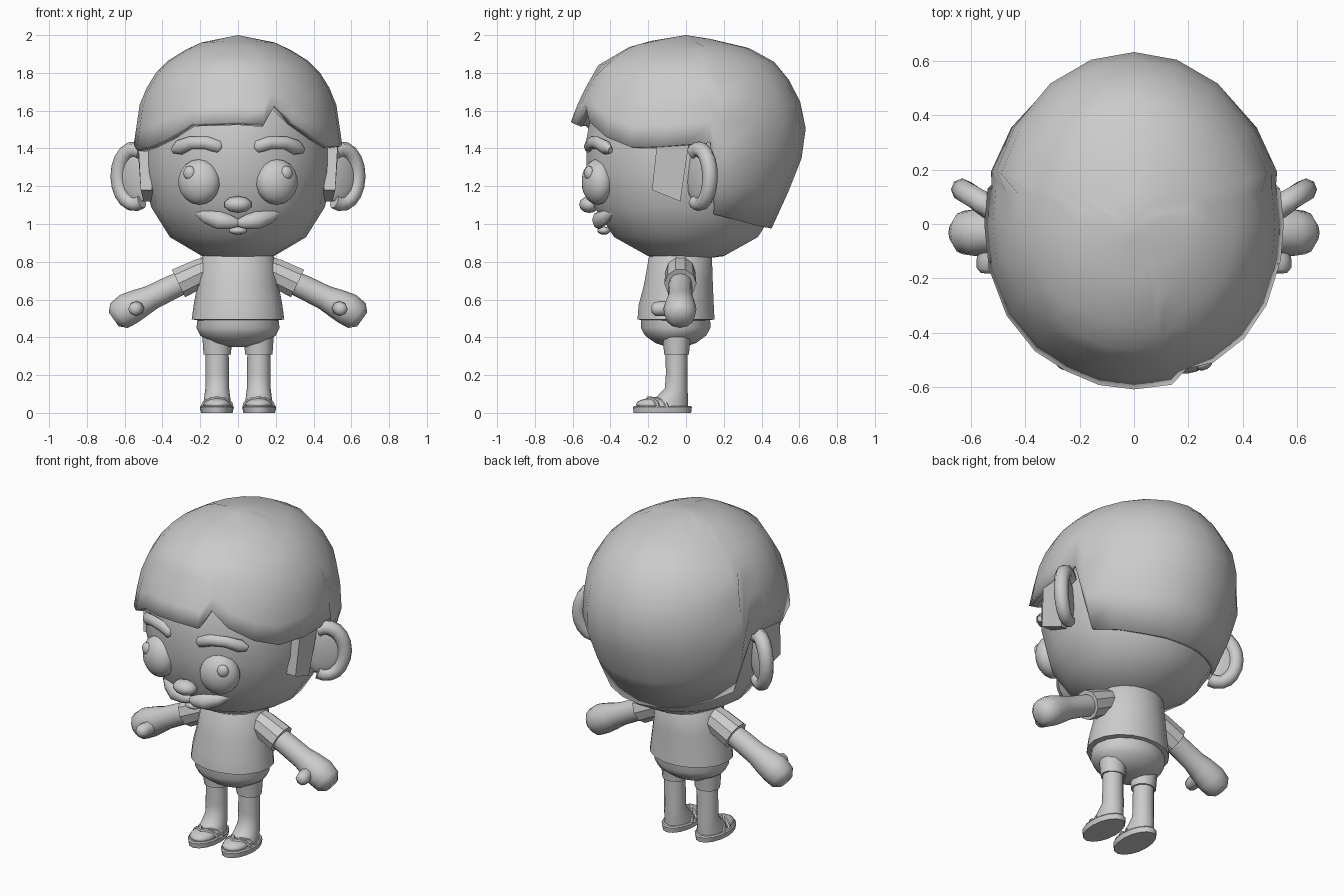
import bpy, bmesh, math
from mathutils import Vector, Matrix

if "Cube" in bpy.data.objects:
    bpy.data.objects.remove(bpy.data.objects["Cube"])

grey = bpy.data.materials.new("plain grey")
grey.diffuse_color = (0.6, 0.6, 0.6, 1)
grey.use_nodes = True
grey.node_tree.nodes["Principled BSDF"].inputs["Base Color"].default_value = grey.diffuse_color


def finish(name, bm, mirror=False, angle=40):
    """Turn a bmesh into a shaded object, optionally mirrored across x = 0."""
    me = bpy.data.meshes.new(name)
    bm.to_mesh(me)
    bm.free()
    me.materials.append(grey)
    for p in me.polygons:
        p.use_smooth = True
    me.set_sharp_from_angle(angle=math.radians(angle))
    ob = bpy.data.objects.new(name, me)
    bpy.context.collection.objects.link(ob)
    if mirror:
        ob.modifiers.new("mirror", 'MIRROR').use_mirror_merge = False
    return ob


def skin(bm, rings):
    """Bridge rings of equal length and cap both ends."""
    rows = [[bm.verts.new(p) for p in ring] for ring in rings]
    n = len(rows[0])
    for a, b in zip(rows, rows[1:]):
        for i in range(n):
            j = (i + 1) % n
            bm.faces.new((a[i], a[j], b[j], b[i]))
    bm.faces.new(rows[0][::-1])
    bm.faces.new(rows[-1])
    bmesh.ops.recalc_face_normals(bm, faces=bm.faces)


def stack(name, rings, n=16, mirror=False, angle=40):
    """Horizontal ellipses: (centre x, centre y, z, radius x, radius y)."""
    bm = bmesh.new()
    skin(bm, [[(cx + rx * math.cos(k * math.tau / n), cy + ry * math.sin(k * math.tau / n), z)
               for k in range(n)] for cx, cy, z, rx, ry in rings])
    return finish(name, bm, mirror, angle)


def tube(name, pts, n=10, mirror=True, flat=1.0, angle=50):
    """Tapered tube through (x, y, z, radius); flat scales the sideways radius."""
    c = [Vector(p[:3]) for p in pts]
    rings = []
    for i, p in enumerate(pts):
        d = (c[min(i + 1, len(c) - 1)] - c[max(i - 1, 0)]).normalized()
        ref = Vector((0, 1, 0)) if abs(d.y) < 0.8 else Vector((0, 0, 1))
        u = (ref - d * ref.dot(d)).normalized()
        v = d.cross(u)
        rings.append([c[i] + p[3] * (u * flat * math.cos(k * math.tau / n)
                                     + v * math.sin(k * math.tau / n)) for k in range(n)])
    bm = bmesh.new()
    skin(bm, rings)
    return finish(name, bm, mirror, angle)


def ball(name, centre, radii, turn=0, mirror=False, seg=14, rows=9):
    bm = bmesh.new()
    m = (Matrix.Translation(centre) @ Matrix.Rotation(turn, 4, 'Z')
         @ Matrix.Diagonal((*radii, 1)) @ Matrix.Rotation(math.pi / 2, 4, 'X'))
    bmesh.ops.create_uvsphere(bm, u_segments=seg, v_segments=rows, radius=1, matrix=m)
    return finish(name, bm, mirror, 60)


def lerp(table, z):
    """Linear lookup in rows sorted by falling z."""
    for a, b in zip(table, table[1:]):
        if z >= b[0]:
            t = (z - a[0]) / (b[0] - a[0])
            return [p + (q - p) * t for p, q in zip(a[1:], b[1:])]
    return list(table[-1][1:])


# Head
head = [(.81, .05), (.83, .19), (.93, .36), (1.09, .46), (1.28, .5), (1.45, .5),
        (1.62, .47), (1.78, .38), (1.9, .2), (1.93, .04)]
stack("head", [(0, 0, z, r, r * 1.07) for z, r in head], 18, angle=60)

# Hair cap: surface table of z, half width, front depth, back depth
surface = [(2.0, 0, 0, 0), (1.955, .225, .27, .29), (1.84, .41, .465, .5),
           (1.67, .515, .56, .6), (1.5, .54, .625, .635), (1.4, .555, .64, .625),
           (1.3, .545, .62, .6), (1.0, .43, .46, .465), (.97, .42, .45, .45)]
# Hem height by angle in degrees from the front
hem = [(-163, .98), (-145, .99), (-125, 1.02), (-108, 1.05), (-102, 1.42), (-90, 1.42),
       (-75, 1.39), (-58, 1.41), (-42, 1.46), (-28, 1.53), (-14, 1.535), (0, 1.54),
       (15, 1.53), (22, 1.63), (33, 1.54), (48, 1.46), (62, 1.41), (78, 1.41), (90, 1.42),
       (102, 1.43), (108, 1.05), (125, 1.02), (145, .99), (163, .98), (180, .975)]
bm = bmesh.new()
top = bm.verts.new((0, 0, 2))
cols = []
for deg, low in hem:
    a, col = math.radians(deg), []
    for k in range(9):
        z = low + (2 - low) * (1 - (1 - k / 9) ** 1.8)
        rx, front, back = lerp(surface, z)
        s, c = math.sin(a), math.cos(a)
        col.append(bm.verts.new((rx * s, -c * (front if c > 0 else back), z)))
    cols.append(col)
for a, b in zip(cols, cols[1:] + cols[:1]):
    for k in range(8):
        bm.faces.new((a[k], b[k], b[k + 1], a[k + 1]))
    bm.faces.new((a[8], b[8], top))
bmesh.ops.recalc_face_normals(bm, faces=bm.faces)
bm.normal_update()
if top.link_faces[0].normal.z < 0:
    bmesh.ops.reverse_faces(bm, faces=bm.faces)
hair = finish("hair", bm, angle=50)
shell = hair.modifiers.new("thickness", 'SOLIDIFY')
shell.thickness, shell.offset = .045, -1

# Sideburns
bm = bmesh.new()
side = [(-.15, 1.46, .53), (-.18, 1.18, .515), (-.03, 1.12, .5), (.02, 1.46, .535)]
skin(bm, [[(x - d, y, z) for y, z, x in side] for d in (0, .06)])
finish("sideburn", bm, True, 20)

# Ears: a rim swept back from the head around a thin inner bowl
sweep = math.radians(33)


def ear_point(u, z):
    return (.5 + u * math.cos(sweep), .04 + u * math.sin(sweep), z)


rim = []
for k in range(13):
    t = math.radians(115 - k * 230 / 12)
    rim.append((*ear_point(.055 + .105 * math.cos(t), 1.25 + .145 * math.sin(t)),
                .045 - .008 * (k / 12)))
tube("ear_rim", rim, 8)
ball("ear_bowl", ear_point(.04, 1.25), (.11, .025, .14), sweep, True)

# Face
ball("eye", (.205, -.468, 1.223), (.115, .08, .122), math.radians(20), True, 18, 10)
ball("pupil", (.257, -.513, 1.27), (.034, .025, .038), math.radians(25), True, 12, 8)
tube("eyebrow", [(.08, -.515, 1.405, .012), (.1, -.512, 1.41, .036), (.17, -.5, 1.43, .034),
                 (.25, -.47, 1.43, .034), (.31, -.425, 1.405, .04), (.345, -.4, 1.39, .018)],
     8, flat=.8)
ball("nose", (0, -.512, 1.103), (.075, .054, .045), 0, False, 10, 6)
tube("moustache", [(0, -.455, 1.005, .02), (.04, -.465, 1.01, .036), (.1, -.46, 1.02, .048),
                   (.17, -.425, 1.04, .036), (.24, -.38, 1.065, .006)], 8, flat=.8)
ball("mouth", (0, -.435, .965), (.05, .035, .022), 0, False, 10, 6)

# Shirt, with a hem turned in under the edge
stack("shirt", [(0, -.03, .84, .18, .155), (0, -.03, .82, .195, .17), (0, -.04, .68, .215, .185),
                (0, -.052, .57, .235, .202), (0, -.053, .495, .245, .207),
                (0, -.053, .49, .215, .18)], 18)
# Shorts
stack("shorts", [(0, -.055, .53, .21, .185), (0, -.055, .45, .22, .187), (0, -.055, .41, .2, .165),
                 (0, -.055, .37, .14, .11), (0, -.055, .35, .06, .05)], 18, angle=60)
stack("shorts_leg", [(.11, -.05, .43, .08, .08), (.11, -.05, .34, .075, .068),
                     (.11, -.05, .31, .072, .066)], 12, True)

# Arms
tube("sleeve", [(.13, -.03, .765, .075), (.2, -.03, .74, .08), (.315, -.03, .685, .085)], 10,
     angle=35)
tube("arm", [(.24, -.03, .715, .06), (.36, -.03, .66, .064), (.46, -.03, .61, .066),
             (.52, -.03, .58, .078), (.58, -.032, .55, .087), (.63, -.032, .515, .08),
             (.658, -.032, .495, .045)], 12, angle=60)
tube("thumb", [(.53, -.06, .555, .038), (.54, -.13, .552, .04), (.545, -.165, .55, .036),
               (.546, -.182, .55, .018)], 8, angle=60)

# Legs and feet
stack("leg", [(.11, -.05, .4, .06, .058), (.11, -.05, .2, .062, .057), (.11, -.052, .13, .063, .06),
              (.11, -.07, .09, .068, .08), (.11, -.09, .06, .072, .1),
              (.11, -.1, .03, .075, .11)], 12, True, 60)
ball("forefoot", (.11, -.175, .045), (.072, .09, .034), 0, True, 12, 8)

# Sandals: a flat sole and two straps over the toes
stack("sandal_sole", [(.112, -.125, 0, .084, .152), (.112, -.125, .03, .09, .156),
                      (.112, -.125, .037, .084, .15)], 16, True)
for k, end in enumerate((-.15, -.1)):
    arch = []
    for i in range(9):
        t = math.pi * i / 8
        arch.append((.11 + .078 * math.cos(t), -.2 + (end + .2) * abs(math.cos(t)),
                     .03 + .047 * math.sin(t), .011))
    tube("sandal_strap_%d" % (k + 1), arch, 6)
